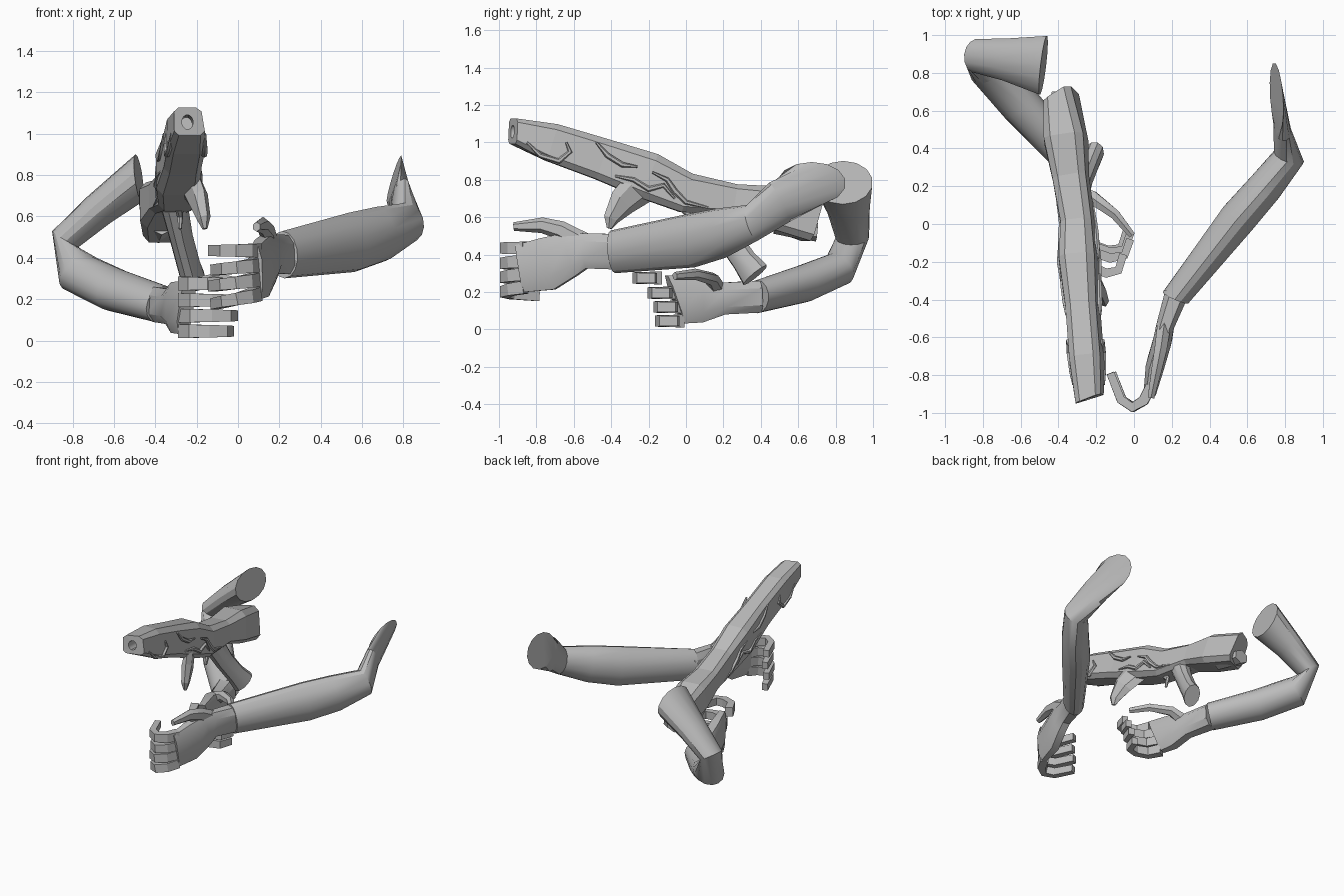
import bpy, bmesh, math
from mathutils import Vector

if "Cube" in bpy.data.objects:
    bpy.data.objects.remove(bpy.data.objects["Cube"])

grey = bpy.data.materials.new("grey")
grey.diffuse_color = (0.5, 0.5, 0.5, 1)
grey.use_nodes = True
grey.node_tree.nodes["Principled BSDF"].inputs["Base Color"].default_value = grey.diffuse_color


def loft(name, rings, n=12, normals=None, power=1.0, angle=30):
    """Skin rings of (x, y, z, half width, half height) along a path."""
    normals = normals or {}
    c = [Vector(r[:3]) for r in rings]
    bm = bmesh.new()
    side = prev = None
    loops = []
    for i, r in enumerate(rings):
        a, b = c[max(i - 1, 0)], c[min(i + 1, len(c) - 1)]
        if 0 < i < len(c) - 1:
            t = (c[i] - a).normalized() + (b - c[i]).normalized()
        else:
            t = b - a
        t = Vector(normals.get(i, t)).normalized()
        level = t.cross(Vector((0, 0, 1))).normalized()
        if side is None:
            side = level
        else:
            side = prev.rotation_difference(t) @ side
            # keep gently sloping sections upright
            if abs(t.z) < 0.6 and abs(side.dot(level)) > 0.7:
                side = level * math.copysign(1, side.dot(level))
        prev = t
        up = side.cross(t)
        loop = []
        for k in range(n):
            w = 2 * math.pi * (k + 0.5) / n
            cs, sn = math.cos(w), math.sin(w)
            cs = math.copysign(abs(cs) ** power, cs)
            sn = math.copysign(abs(sn) ** power, sn)
            if n == 4:
                cs, sn = math.copysign(1, cs), math.copysign(1, sn)
            loop.append(bm.verts.new(c[i] + side * cs * r[3] + up * sn * r[4]))
        loops.append(loop)
    for p, q in zip(loops, loops[1:]):
        for k in range(n):
            bm.faces.new((p[k], p[(k + 1) % n], q[(k + 1) % n], q[k]))
    bm.faces.new(loops[0][::-1])
    bm.faces.new(loops[-1])
    bmesh.ops.recalc_face_normals(bm, faces=bm.faces)
    me = bpy.data.meshes.new(name)
    bm.to_mesh(me)
    bm.free()
    me.materials.append(grey)
    ob = bpy.data.objects.new(name, me)
    bpy.context.collection.objects.link(ob)
    bpy.ops.object.select_all(action='DESELECT')
    bpy.context.view_layer.objects.active = ob
    ob.select_set(True)
    if angle:
        bpy.ops.object.shade_smooth_by_angle(angle=math.radians(angle))
    return ob


# Sleeves: flat shoulder cap, elbow, forearm, cuff
loft("right_sleeve", [
    (.755, .67, .78, .185, .12), (.785, .5, .68, .045, .12), (.82, .355, .57, .085, .10),
    (.69, .19, .515, .095, .135), (.55, .03, .475, .10, .145), (.22, -.39, .415, .075, .115)],
    14, {0: (1, .07, -.3), 1: (.3, -.8, -.5), 2: (-.35, -.88, -.3), 5: (-.4, -.9, -.1)})
loft("left_sleeve", [
    (-.48, .84, .785, .16, .117), (-.67, .87, .635, .115, .085), (-.835, .89, .49, .09, .075),
    (-.765, .82, .325, .095, .115), (-.60, .63, .245, .10, .112), (-.37, .38, .175, .085, .10)],
    14, {0: (-1, .12, -.13), 2: (-.5, .05, -.85), 3: (.5, -.63, -.58), 5: (.65, -.75, -.15)})

# Palms
loft("right_palm", [
    (.225, -.37, .415, .066, .10), (.165, -.54, .42, .05, .10), (.15, -.62, .40, .052, .125),
    (.115, -.74, .35, .052, .15), (.085, -.89, .325, .035, .135)], 8, power=.7)
loft("left_palm", [
    (-.375, .39, .175, .075, .09), (-.32, .2, .165, .06, .09), (-.295, .08, .16, .06, .13),
    (-.25, -.06, .16, .04, .145)], 8, {3: (.35, -.85, -.35)}, power=.7)

# Curled fingers
right_path = [(.09, -.86), (.05, -.935), (-.01, -.97), (-.07, -.93), (-.125, -.79)]
for i, z in enumerate((.435, .365, .295, .225)):
    s = (1, .95, 1, .95)[i]
    loft(f"right_finger_{i + 1}", [
        (.09 + (x - .09) * s, y, z - (0, .006, .008, .012)[i] * j, .029 - .002 * j, .034 - .002 * j)
        for j, (x, y) in enumerate(right_path)], 4, angle=0)
left_path = [(-.265, -.03), (-.215, -.12), (-.125, -.15), (-.05, -.135), (-.02, -.05)]
for i, z in enumerate((.275, .195, .12, .045)):
    dy = (-.11, -.03, 0, .01)[i]
    s = (.85, 1, 1, .92)[i]
    loft(f"left_finger_{i + 1}", [
        (-.265 + (x + .265) * s, y + dy, z, .029 - .002 * j, .034 - .002 * j)
        for j, (x, y) in enumerate(left_path)], 4, angle=0)

# Thumbs
loft("right_thumb", [(.16, -.53, .45, .042, .06), (.14, -.67, .53, .038, .05),
                     (.12, -.77, .557, .032, .042), (.09, -.92, .55, .02, .023)], 6)
loft("left_thumb", [(-.32, .17, .21, .045, .05), (-.22, .14, .27, .04, .035),
                    (-.10, .05, .295, .03, .03), (-.01, -.06, .285, .02, .022)], 6)

# Gun body, a long faceted block whose right flank leans inward at the top
BODY = [(-.235, -.925, 1.06, .08, .07), (-.25, -.72, 1.0, .095, .105),
        (-.27, -.45, .91, .095, .115), (-.29, -.2, .82, .11, .13), (-.295, 0, .73, .095, .11),
        (-.335, .25, .695, .10, .085), (-.36, .45, .655, .12, .117), (-.385, .67, .585, .095, .12)]
body = loft("gun_body", BODY, 8, {0: (-.3, .95, -.05), 7: (-.4, .9, -.3)}, power=.4, angle=0)
for v in body.data.vertices:
    ring = BODY[v.index // 8]
    if v.co.z > ring[2] and v.co.x > ring[0]:
        v.co.x -= .3 * (v.co.z - ring[2])

# Muzzle bore
bore = loft("bore_cutter", [(-.235, -1.1, 1.075, .028, .035), (-.25, -.82, 1.045, .028, .035)], 12)
bore.hide_render = True
bore.hide_set(True)
cut = body.modifiers.new("bore", 'BOOLEAN')
cut.operation = 'DIFFERENCE'
cut.object = bore

# Gun grip, flared toward its foot
loft("gun_grip", [(-.31, .13, .66, .065, .08), (-.275, .22, .50, .055, .07),
                  (-.24, .31, .37, .055, .07), (-.215, .37, .29, .055, .085)], 10)

# Leaf-shaped front fin, trigger and rear heel
loft("front_fin", [(-.23, -.25, .76, .03, .10), (-.19, -.34, .68, .04, .08),
                   (-.165, -.40, .59, .03, .045), (-.16, -.41, .54, .012, .015)], 6, angle=0)
loft("trigger", [(-.29, -.02, .66, .02, .03), (-.28, .03, .60, .015, .02),
                 (-.28, .01, .54, .008, .01)], 6)
loft("gun_heel", [(-.37, .48, .56, .06, .05), (-.38, .6, .53, .075, .045),
                  (-.385, .70, .52, .06, .05)], 6, angle=0)


# Raised tendrils along both flanks of the gun
def flank(y, sgn):
    for p, q in zip(BODY, BODY[1:]):
        if p[1] <= y <= q[1]:
            f = (y - p[1]) / (q[1] - p[1])
            return p[0] + (q[0] - p[0]) * f + sgn * (p[3] + (q[3] - p[3]) * f) * .95


TENDRILS = [[(-.85, 1.0), (-.78, .93), (-.68, .90), (-.62, .95), (-.64, 1.0)],
            [(-.48, 1.0), (-.42, .93), (-.34, .88), (-.26, .87)],
            [(-.38, .82), (-.28, .80), (-.2, .75), (-.12, .77), (-.06, .70)],
            [(-.18, .84), (-.1, .80), (-.06, .74), (0, .68), (.12, .65)]]
for i, pts in enumerate(TENDRILS):
    for sgn, label in ((1, "right"), (-1, "left")):
        m = len(pts) - 1
        loft(f"tendril_{label}_{i + 1}", [
            (flank(y, sgn), y, z, .006 + .01 * math.sin(math.pi * j / m),
             .006 + .01 * math.sin(math.pi * j / m)) for j, (y, z) in enumerate(pts)], 6)
